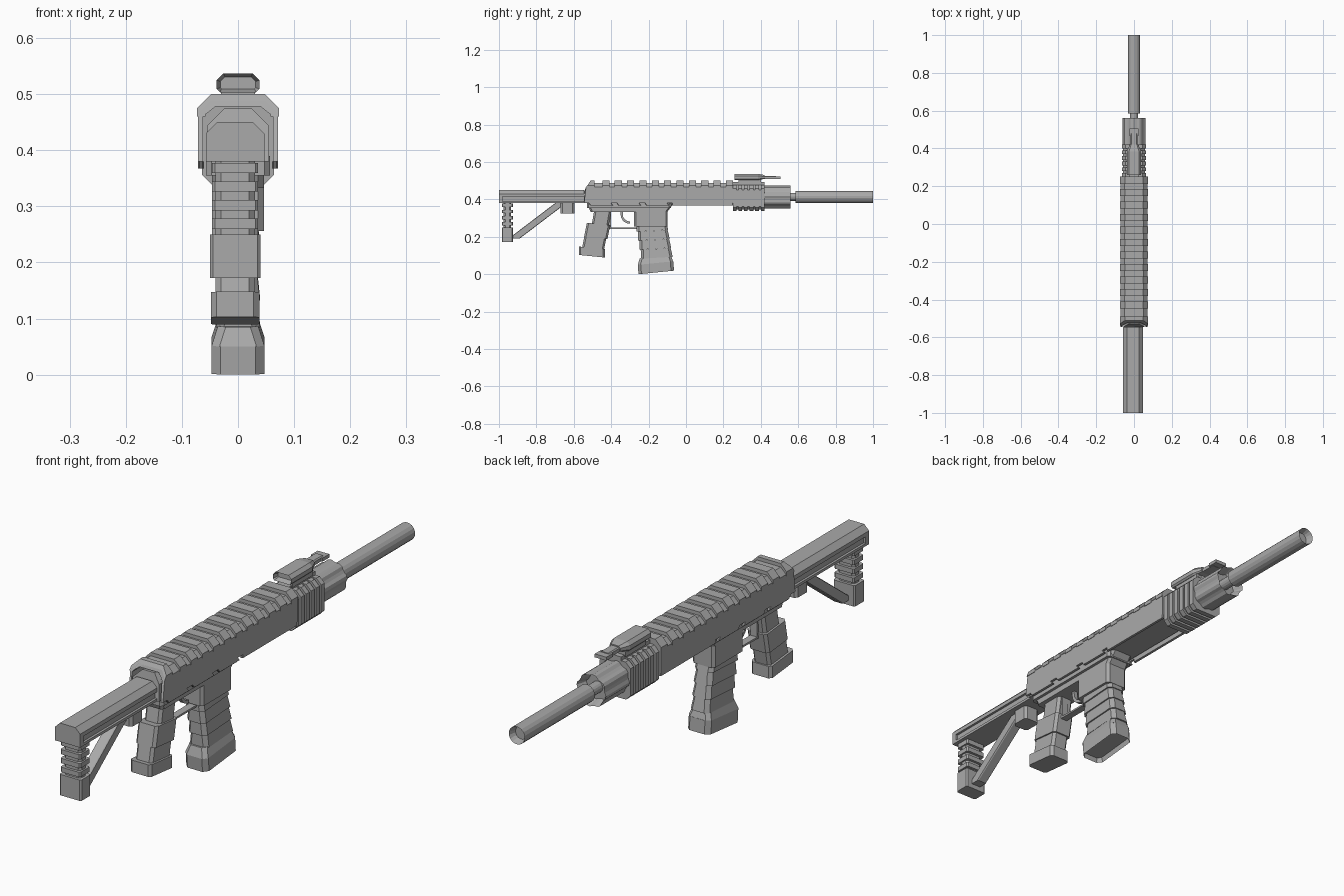
import bpy, bmesh, math

cube = bpy.data.objects.get("Cube")
if cube:
    bpy.data.objects.remove(cube, do_unlink=True)

grey = bpy.data.materials.new("plain grey")
grey.use_nodes = True
grey.diffuse_color = (0.4, 0.4, 0.4, 1)
grey.node_tree.nodes["Principled BSDF"].inputs["Base Color"].default_value = grey.diffuse_color


def loft(name, first, last, recess=0):
    """Skin two point rings, cap them, and optionally hollow the last cap."""
    bm = bmesh.new()
    a = [bm.verts.new(point) for point in first]
    b = [bm.verts.new(point) for point in last]
    for i in range(len(a)):
        bm.faces.new((a[i - 1], a[i], b[i], b[i - 1]))
    bm.faces.new(a)
    end = bm.faces.new(b)
    bmesh.ops.recalc_face_normals(bm, faces=bm.faces[:])
    if recess:
        bmesh.ops.inset_region(bm, faces=[end], thickness=recess, depth=-recess * 3)
    mesh = bpy.data.meshes.new(name)
    bm.to_mesh(mesh)
    bm.free()
    mesh.materials.append(grey)
    bpy.context.collection.objects.link(bpy.data.objects.new(name, mesh))


def bar(name, half, back, front, bottom, top, cut=0, under=0, wall=0,
        lean=0, taper=1, x=0, recess=0):
    """Run a mirrored, corner-cut section along y; a wall leaves it open below."""
    side = [(half - cut, top), (half, top - cut), (half, bottom + under), (half - under, bottom)]
    if wall:
        inner = half - wall
        side += [(inner, bottom), (inner, top - cut - wall / 2), (inner - cut, top - wall)]
    side = list(dict.fromkeys(side))
    section = side + [(-px, pz) for px, pz in reversed(side)]
    middle = (bottom + top) / 2
    loft(name,
         [(x + px, back + lean * max(0, pz - SHOULDER), pz) for px, pz in section],
         [(x + px * taper, front, middle + (pz - middle) * taper) for px, pz in section],
         recess)


def block(name, half, back, front, bottom, top, lean=0, tilt=0, flare=0,
          cut=0.01, x=0, recess=0):
    """Upright corner-cut prism; its foot can shift, tilt and widen."""
    def ring(z, shift, grow):
        h, near, far = half + grow, back - grow, front + grow
        corners = [(h, near + cut), (h, far - cut), (h - cut, far), (cut - h, far),
                   (-h, far - cut), (-h, near + cut), (cut - h, near), (h - cut, near)]
        return [(x + px, py + shift, z + tilt * (py - near)) for px, py in corners]
    loft(name, ring(top, 0, 0), ring(bottom, lean, flare), recess)


def rod(name, radius, back, front, sides=16, flute=0, recess=0):
    """Round part on the barrel axis, with optional lengthwise flutes."""
    def ring(y):
        points = []
        for i in range(sides):
            angle = math.tau * (i + 0.5) / sides
            reach = radius - flute * (i % 4 > 1)
            points.append((reach * math.cos(angle), y, BARREL + reach * math.sin(angle)))
        return points
    loft(name, ring(back), ring(front), recess)


# Shared positions
BARREL = 0.413
SHOULDER = 0.45
STOCK_X = -0.005
BUTT, REAR, GUARD, COLLAR = -1, -0.545, 0.25, 0.42
BELLY = 0.38

# Stock tube with grooved sides and a solid end plate
stock = dict(back=BUTT, x=STOCK_X)
bar("stock_top", half=0.052, front=REAR, bottom=0.415, top=SHOULDER, cut=0.02, **stock)
bar("stock_groove", half=0.043, front=REAR, bottom=BELLY, top=0.42, **stock)
bar("stock_lip", half=0.052, front=REAR, bottom=BELLY, top=0.39, **stock)
bar("stock_end", half=0.052, front=BUTT + 0.02, bottom=BELLY, top=SHOULDER, cut=0.02, **stock)

# Butt column with ribs and foot
butt = dict(back=-0.985, front=-0.925, cut=0.005, x=STOCK_X)
block("butt_column", half=0.035, back=-0.975, front=-0.935, bottom=0.2, top=BELLY, x=STOCK_X)
for i in range(4):
    level = 0.26 + i * 0.033
    block("butt_rib", half=0.041, bottom=level, top=level + 0.018, **butt)
block("butt_foot", half=0.045, bottom=0.172, top=0.25, **butt)

# Diagonal brace and the block it meets under the tube
block("stock_brace", half=0.02, back=-0.7, front=-0.64, bottom=0.19, top=BELLY,
      lean=-0.25, cut=0.004, x=STOCK_X)
block("brace_block", half=0.033, back=-0.67, front=-0.597, bottom=0.325, top=BELLY, x=STOCK_X)

# Receiver core inside an open shell, both leaning at the rear
bar("receiver_core", half=0.055, back=REAR, front=COLLAR, bottom=BELLY, top=0.474,
    cut=0.03, lean=0.7)
bar("shell", half=0.071, back=REAR, front=GUARD, bottom=BELLY, top=0.487,
    cut=0.022, wall=0.009, lean=0.7)
wrap = dict(half=0.073, bottom=0.46, top=0.5, cut=0.025, wall=0.015)
bar("rear_arch", back=REAR, front=-0.49, lean=0.7, **wrap)
for i in range(11):
    y = -0.447 + i * 0.066
    bar("rail_tooth", back=y, front=y + 0.038, **wrap)

# Stepped lower edge of the shell
for side in (-0.066, 0.066):
    for i in range(3):
        y = -0.52 + i * 0.15
        block("shell_step", half=0.005, back=y, front=y + 0.12, bottom=0.367, top=BELLY,
              lean=0.01, cut=0.002, x=side)
    block("shell_rail", half=0.005, back=-0.075, front=GUARD, bottom=0.367, top=BELLY,
          cut=0.002, x=side)

# Lower receiver with a sloped front, and magazine well
block("lower_skirt", half=0.057, back=-0.53, front=-0.08, bottom=0.355, top=0.39)
block("lower_receiver", half=0.046, back=-0.53, front=-0.2, bottom=0.333, top=BELLY, lean=0.02)
block("lower_front", half=0.046, back=-0.25, front=-0.065, bottom=0.333, top=BELLY, lean=-0.035)
block("magazine_well", half=0.046, back=-0.277, front=-0.098, bottom=0.256, top=0.37)

# Magazine: overlapping segments leaning forward, then a flared base
for i in range(4):
    level, y = 0.275 - i * 0.048, -0.266 + i * 0.008
    block("magazine_segment", half=0.034, back=y, front=y + 0.16, bottom=level - 0.048,
          top=level, lean=0.006, tilt=0.06, flare=0.005, cut=0.014)
block("magazine_collar", half=0.036, back=-0.247, front=-0.08, bottom=0.05, top=0.085,
      tilt=0.1, flare=0.011, cut=0.014)
block("magazine_base", half=0.047, back=-0.258, front=-0.068, bottom=0, top=0.05,
      lean=0.004, tilt=0.1, cut=0.016, recess=0.006)

# Pistol grip: neck, wide middle, waist and foot
grip = dict(tilt=-0.1, x=STOCK_X)
block("grip_neck", half=0.034, back=-0.49, front=-0.4, bottom=0.26, top=0.345, lean=-0.015, **grip)
block("grip_middle", half=0.041, back=-0.53, front=-0.405, bottom=0.2, top=0.275,
      lean=-0.015, **grip)
block("grip_waist", half=0.035, back=-0.542, front=-0.425, bottom=0.14, top=0.21,
      lean=-0.014, **grip)
block("grip_foot", half=0.043, back=-0.573, front=-0.433, bottom=0.103, top=0.148, **grip)

# Trigger as a crescent, with a thin guard
def crescent(x):
    steps = [math.pi * (1 + i / 10) for i in range(6)]
    path = [(0.05, a) for a in steps] + [(0.038, a) for a in reversed(steps)]
    return [(x, -0.3 + r * math.cos(a), 0.32 + r * math.sin(a)) for r, a in path]


loft("trigger", crescent(-0.008), crescent(0.008))
bar("trigger_stem", half=0.008, back=-0.35, front=-0.338, bottom=0.315, top=0.34)
bar("guard_bottom", half=0.014, back=-0.405, front=-0.265, bottom=0.243, top=SHOULDER - 0.2)
bar("guard_rear", half=0.014, back=-0.408, front=-0.4, bottom=0.243, top=0.34)

# Ribbed handguard and the rail above it
bar("handguard", half=0.057, back=GUARD, front=COLLAR, bottom=0.346, top=0.476,
    cut=0.025, under=0.015)
for i in range(6):
    y = GUARD + i * 0.03
    bar("handguard_rib", half=0.064, back=y, front=y + 0.02, bottom=0.338, top=0.478,
        cut=0.02, under=0.018)
bar("front_rail", half=0.026, back=GUARD, front=COLLAR, bottom=0.47, top=0.492)

# Fluted collar, barrel and hollow muzzle tube
rod("barrel_collar", radius=0.061, back=COLLAR, front=0.56, sides=32, flute=0.005, recess=0.013)
rod("barrel", radius=0.021, back=COLLAR, front=0.6)
rod("muzzle_tube", radius=0.033, back=0.585, front=1, recess=0.009)

# Top sight with a recessed rear window and a slim forward tail
sight = dict(bottom=0.503, top=0.537)
bar("sight_body", half=0.038, back=0.385, front=0.26, cut=0.012, under=0.006, recess=0.007, **sight)
bar("sight_nose", half=0.038, back=0.385, front=COLLAR, cut=0.012, under=0.006, taper=0.6, **sight)
bar("sight_tail", half=0.018, back=0.4, front=0.48, bottom=0.509, top=0.526, cut=0.004)
bar("sight_tip", half=0.024, back=0.465, front=0.505, bottom=0.51, top=0.523)
bar("sight_mount", half=0.03, back=0.28, front=0.4, bottom=0.485, top=0.506)
